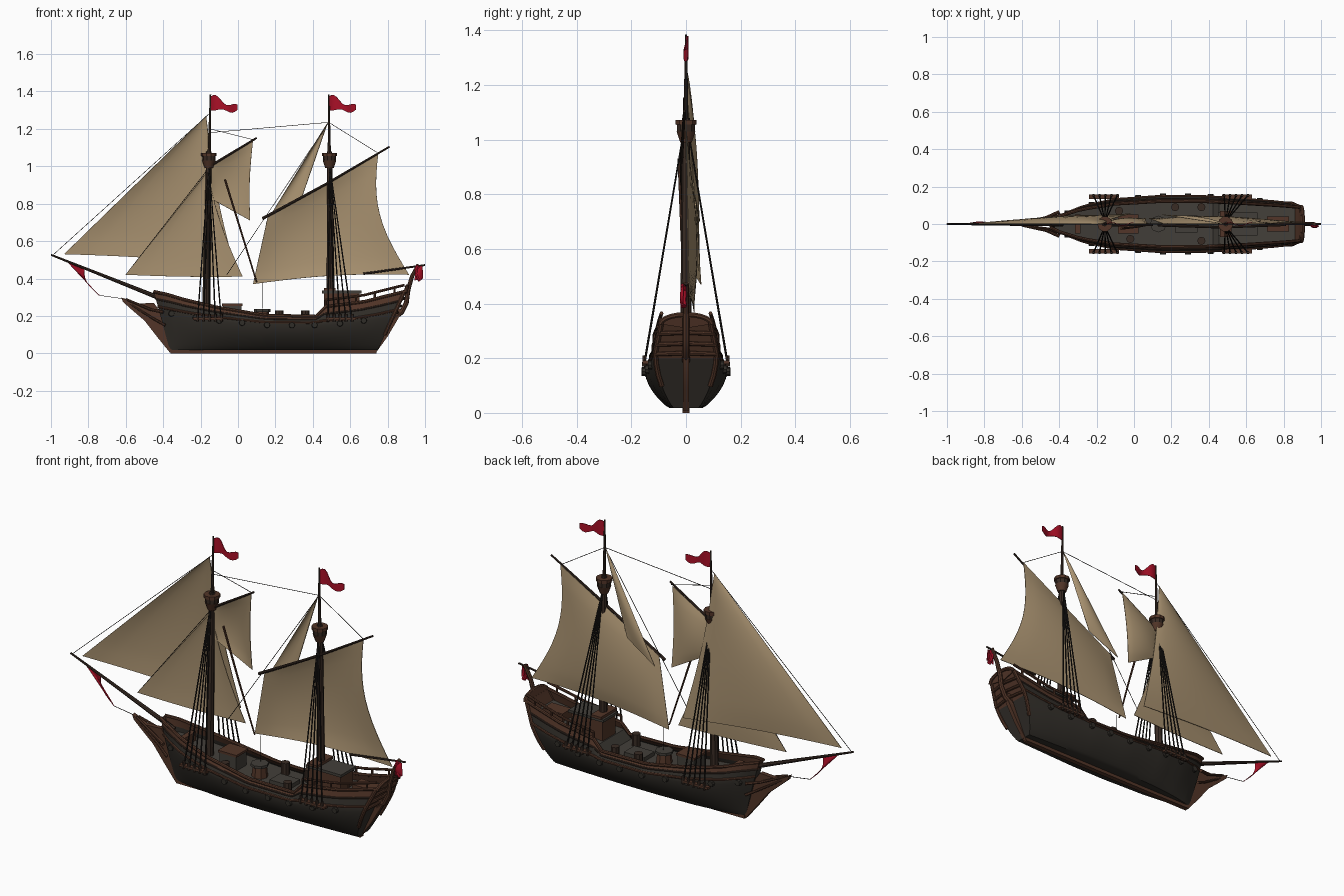
import bpy, bmesh, math
from mathutils import Vector

if "Cube" in bpy.data.objects:
    bpy.data.objects.remove(bpy.data.objects["Cube"])


def mat(name, col):
    m = bpy.data.materials.new(name)
    m.diffuse_color = (*col, 1)
    m.use_nodes = True
    m.node_tree.nodes["Principled BSDF"].inputs["Base Color"].default_value = m.diffuse_color
    return m


HULL = mat("dark hull", (.030, .026, .021))
WOOD = mat("red brown wood", (.085, .036, .021))
SPAR = mat("dark spar wood", (.040, .024, .017))
DECK = mat("grey deck", (.055, .049, .041))
SAIL = mat("tan canvas", (.40, .29, .165))
RED = mat("red cloth", (.40, .005, .02))
ROPE = mat("black rope", (.012, .010, .009))


def mesh(name, verts, faces, mats, rule=None, thick=0.0, offset=-1):
    me = bpy.data.meshes.new(name)
    me.from_pydata(verts, [], faces)
    bm = bmesh.new()
    bm.from_mesh(me)
    bmesh.ops.remove_doubles(bm, verts=bm.verts, dist=1e-5)
    bmesh.ops.recalc_face_normals(bm, faces=bm.faces)
    bm.to_mesh(me)
    bm.free()
    for m in mats:
        me.materials.append(m)
    if rule:
        for p in me.polygons:
            p.material_index = rule(p)
    ob = bpy.data.objects.new(name, me)
    bpy.context.collection.objects.link(ob)
    if thick:
        s = ob.modifiers.new("thickness", 'SOLIDIFY')
        s.thickness, s.offset = thick, offset
    return ob


def tube(name, pts, r, m, r2=None, res=2):
    cu = bpy.data.curves.new(name, 'CURVE')
    cu.dimensions = '3D'
    cu.bevel_depth, cu.bevel_resolution, cu.use_fill_caps = 1, res, True
    sp = cu.splines.new('POLY')
    sp.points.add(len(pts) - 1)
    for i, p in enumerate(pts):
        sp.points[i].co = (*p, 1)
        sp.points[i].radius = r + ((r if r2 is None else r2) - r) * i / (len(pts) - 1)
    cu.materials.append(m)
    ob = bpy.data.objects.new(name, cu)
    bpy.context.collection.objects.link(ob)


def box(name, c, s, m):
    v = [(c[0] + s[0] / 2 * a, c[1] + s[1] / 2 * b, c[2] + s[2] / 2 * d)
         for a in (-1, 1) for b in (-1, 1) for d in (-1, 1)]
    f = [(0, 1, 3, 2), (4, 6, 7, 5), (0, 4, 5, 1), (2, 3, 7, 6), (0, 2, 6, 4), (1, 5, 7, 3)]
    return mesh(name, v, f, [m])


def plate(name, outline, w, m):
    """Extrude an x-z outline sideways, centred on y = 0."""
    n = len(outline)
    v = [(x, s * w / 2, z) for s in (-1, 1) for x, z in outline]
    f = [tuple(range(n)), tuple(range(n, 2 * n))]
    f += [(i, (i + 1) % n, n + (i + 1) % n, n + i) for i in range(n)]
    return mesh(name, v, f, [m])


def interp(tab, t):
    for (a, p), (b, q) in zip(tab, tab[1:]):
        if t <= b:
            return p + (q - p) * (t - a) / (b - a)
    return tab[-1][1]


# Hull shape: beam, top edge, wale height and deck height along its length
BEAM = [(0, .022), (.04, .055), (.12, .098), (.25, .134), (.45, .152), (.65, .15), (.8, .137), (.92, .124), (1, .112)]
TOP = [(0, .33), (.05, .315), (.12, .285), (.25, .245), (.45, .202), (.67, .198), (.7, .25), (.85, .275), (1, .33)]
WALE = [(0, .24), (.12, .21), (.25, .187), (.45, .162), (.65, .16), (.8, .172), (.92, .195), (1, .22)]
FLOOR = [(0, .26), (.12, .225), (.25, .19), (.45, .165), (.69, .165), (.695, .215), (.85, .235), (1, .275)]
TS = sorted([i / 28 for i in range(29)] + [.02, .05, .67, .695, .7])


def hull_x(t, z):
    return (-.36 + 1.10 * t) + (-.09 + .24 * t) * z / .33


def hull_point(t, v, side, out=0.0):
    w, top, wale = interp(BEAM, t), interp(TOP, t), interp(WALE, t)
    if v <= 1:
        z = .018 + v * (wale - .018)
        k = .4 + .6 * math.sin(v * math.pi / 2) ** .8
    else:
        z = wale + (v - 1) * (top - wale)
        k = 1 - .2 * (v - 1)
    return Vector((hull_x(t, z), side * (w * k + out), z))


VS = [0, .06, .15, .28, .42, .58, .75, .9, 1, 1.25, 1.5, 1.75, 2]
nv, nt = len(VS), len(TS)
verts = [hull_point(t, v, s) for s in (-1, 1) for t in TS for v in VS]


def idx(s, i, j):
    return s * nt * nv + i * nv + j


faces = [(idx(s, i, j), idx(s, i + 1, j), idx(s, i + 1, j + 1), idx(s, i, j + 1))
         for s in (0, 1) for i in range(nt - 1) for j in range(nv - 1)]
faces += [(idx(0, i, 0), idx(1, i, 0), idx(1, i + 1, 0), idx(0, i + 1, 0)) for i in range(nt - 1)]
faces += [(idx(0, i, j), idx(0, i, j + 1), idx(1, i, j + 1), idx(1, i, j))
          for i in (0, nt - 1) for j in range(nv - 1)]


def hull_rule(p):
    t = min(1, max(0, (p.center.x + .36 + .27 * p.center.z) / (1.10 + .73 * p.center.z)))
    wale = interp(WALE, t)
    return 1 if p.center.z > wale + .45 * (interp(TOP, t) - wale) or (t > .99 and p.center.z > .2) else 0


mesh("hull", verts, faces, [HULL, WOOD], hull_rule, .006)

# Deck with a step up to the raised aft deck
dv = []
for t in TS:
    z, wale, top = interp(FLOOR, t), interp(WALE, t), interp(TOP, t)
    w = interp(BEAM, t) * (1 - .2 * max(0, (z - wale) / (top - wale))) - .004
    dv += [(hull_x(t, z), -w, z), (hull_x(t, z), w, z)]
mesh("deck", dv, [(2 * i, 2 * i + 1, 2 * i + 3, 2 * i + 2) for i in range(nt - 1)], [DECK])

# Rails, wales, open aft rails, gun ports and chain ledges on both sides
for s in (-1, 1):
    tube("top_rail", [hull_point(t, 2, s) for t in TS], .009, WOOD)
    tube("wale", [hull_point(t, 1.1, s) for t in TS], .007, WOOD)
    tube("upper_wale", [hull_point(t, 1.55, s) for t in TS], .005, SPAR)
    aft = [hull_point(t, 2, s) + Vector((0, 0, .035)) for t in TS if t >= .7]
    tube("aft_rail", aft, .007, WOOD)
    for p in aft[::2]:
        tube("rail_post", [p, p - Vector((0, 0, .04))], .006, WOOD)
    for t in (.05, .15, .25, .35, .46, .57, .67, .78, .88):
        tube("gun_port", [hull_point(t, .93, s, -.01), hull_point(t, .93, s, .012)], .018, HULL, .015)
    for x in (-.16, .55):
        box("chain_ledge", (x, s * .147, .185), (.16, .024, .012), WOOD)
    # beak rails and stern quarter timber
    tube("beak_rail", [(-.40, s * .065, .22), (-.47, s * .035, .235), (-.60, s * .008, .29)], .009, WOOD, .006)
    tube("beak_low_rail", [(-.39, s * .05, .15), (-.46, s * .025, .19), (-.58, s * .008, .265)], .008, WOOD, .005)
    tube("quarter_timber", [hull_point(1, v, s) for v in (.4, .6, .8, 1, 1.3, 1.6, 2)], .01, WOOD)

# Keel, beak knee, rudder and curved stern post
box("keel", (.19, 0, .01), (1.1, .026, .02), WOOD)
plate("beak_knee", [(-.625, .30), (-.55, .265), (-.45, .27), (-.40, .2), (-.34, .03), (-.34, 0), (-.365, .005),
                    (-.43, .085), (-.50, .175), (-.57, .235), (-.615, .275)], .024, WOOD)
plate("rudder", [(.70, 0), (.735, 0), (.80, .09), (.865, .2), (.87, .24), (.83, .24), (.79, .16), (.735, .03)], .022, WOOD)
tube("stern_post", [(.83, 0, .19), (.875, 0, .22), (.90, 0, .27), (.91, 0, .34), (.93, 0, .41), (.965, 0, .475)], .015, WOOD, .01)
arch = [(.895 + .01 * math.sin(a), -.093 * math.cos(a), .325 + .035 * math.sin(a))
        for a in [math.pi * i / 10 for i in range(11)]]
tube("stern_arch", arch, .010, WOOD)
mesh("stern_panel", arch + [(.89, 0, .31)], [(i, i + 1, 11) for i in range(10)], [WOOD], None, .01)
for z, w in ((.215, .112), (.25, .108), (.29, .1)):
    x = hull_x(1, z) + .004
    tube("stern_band", [(x, -w, z), (x + .012, 0, z + .004), (x, w, z)], .008, WOOD)

# Cabin and deck fittings
box("cabin", (.555, 0, .265), (.19, .11, .11), WOOD)
box("cabin_roof", (.555, 0, .328), (.21, .125, .014), DECK)
box("cabin_top_rail", (.49, 0, .343), (.06, .14, .014), WOOD)
box("aft_locker", (.77, 0, .26), (.12, .08, .06), WOOD)
box("hatch", (.28, 0, .175), (.12, .09, .022), DECK)
tube("capstan", [(.13, 0, .16), (.13, 0, .225)], .042, WOOD, .035)
tube("capstan_head", [(.13, 0, .222), (.13, 0, .236)], .045, DECK)
box("fore_hatch", (-.03, 0, .215), (.10, .09, .08), DECK)
box("fore_hatch_lid", (-.03, 0, .26), (.11, .10, .012), WOOD)
for x, y in ((-.08, .07), (-.02, -.08), (.22, .09), (.36, -.09), (.36, .09)):
    tube("barrel", [(x, y, .165), (x, y, .19), (x, y, .23)], .022, SPAR)
box("bow_bitts", (-.30, 0, .25), (.03, .10, .05), WOOD)

# Masts with tops, shrouds and flags
for xb, xt in ((-.172, -.147), (.497, .485)):
    xm = xb + (xt - xb) * .65
    tube("mast", [(xb, 0, .1), (xm, 0, 1.08)], .023, SPAR, .014)
    tube("topmast", [(xm, 0, .98), (xt, 0, 1.385)], .010, SPAR, .004)
    tube("lookout_floor", [(xm, 0, .99), (xm, 0, 1.03)], .022, WOOD, .036, 3)
    tube("lookout_tub", [(xm, 0, 1.03), (xm, 0, 1.06)], .034, SPAR, .036, 3)
    tube("lookout_rim", [(xm, 0, 1.055), (xm, 0, 1.072)], .041, WOOD, .041, 3)
    for s in (-1, 1):
        for k in range(5):
            xs = xb - .045 + .032 * k + (.03 if xb > 0 else 0)
            tube("shroud", [(xs, s * .154, .17), (xm, s * .012, 1.01)], .0042, ROPE, .003, 1)
            tube("deadeye", [(xs, s * .154, .17), (xs, s * .152, .21)], .008, SPAR, None, 1)
    cols = 10
    fv = []
    for i in range(cols + 1):
        u = i / cols
        mid = 1.335 - .025 * u + .01 * math.sin(u * 7)
        h = .038 * (1 - .72 * u) + .008 * math.sin(u * 9)
        fv += [(xt + .145 * u, .008 * math.sin(u * 8), mid + h), (xt + .145 * u, .008 * math.sin(u * 8), mid - h)]
    mesh("mast_flag", fv, [(2 * i, 2 * i + 1, 2 * i + 3, 2 * i + 2) for i in range(cols)], [RED], None, .003, 0)


def sail(name, a, b, c, d, bulge=.03, leech=0.0, foot=0.0, m=SAIL):
    """Cloth patch: a-b is the head or luff, d-c the opposite edge, b-c the leech."""
    a, b, c, d = map(Vector, (a, b, c, d))
    n = 12
    v = []
    for i in range(n + 1):
        for j in range(n + 1):
            p, q = i / n, j / n
            w = a.lerp(b, p).lerp(d.lerp(c, p), q)
            sp, sq = math.sin(math.pi * p), math.sin(math.pi * q)
            w += Vector((-leech * p * sq, bulge * sp ** .7 * sq ** .7, foot * q * sp))
            v.append(w)
    f = [(i * (n + 1) + j, (i + 1) * (n + 1) + j, (i + 1) * (n + 1) + j + 1, i * (n + 1) + j + 1)
         for i in range(n) for j in range(n)]
    mesh(name, v, f, [m], None, .003, 0)


# Sails
h = (-.17, .0, 1.27)
sail("jib", h, h, (-.02, .055, .47), (-.93, 0, .53), .025, .02, .01)
h = (-.165, .005, .97)
sail("fore_staysail", h, h, (.025, .03, .41), (-.60, 0, .42), .012, .02, -.005)
sail("fore_gaff_sail", (-.15, 0, 1.0), (.08, 0, 1.135), (.065, .03, .71), (-.15, .01, .83), .02, .01, .0)
sail("main_sail", (.16, 0, .735), (.75, 0, 1.07), (.915, .01, .42), (.08, .03, .37), .03, .075, .02)
h = (.48, 0, 1.235)
sail("main_staysail", h, h, (.33, .03, .80), (.15, .05, .70), .015, .0, .0)

# Spars
tube("bowsprit", [(-.38, 0, .28), (-1, 0, .527)], .013, SPAR, .005)
tube("fore_gaff", [(-.16, -.006, .995), (.1, -.006, 1.152)], .007, SPAR, .005)
tube("main_yard", [(.13, -.006, .72), (.47, -.018, .905), (.81, -.006, 1.105)], .008, SPAR, .005)
tube("main_boom", [(.67, 0, .425), (1, 0, .472)], .006, SPAR, .005)
tube("loose_spar", [(-.07, -.025, .93), (.02, -.015, .64), (.1, 0, .38)], .006, WOOD, .004)

# Rigging lines
for p, q in (((-.15, 0, 1.18), (.485, 0, 1.235)), ((-.99, 0, .525), (-.155, 0, 1.28)),
             ((.485, 0, 1.235), (-.06, 0, .42)), ((.485, 0, 1.235), (.75, 0, 1.07)),
             ((-.15, 0, 1.2), (.09, 0, 1.14)), ((-.6, 0, .42), (-.165, 0, .98)),
             ((-.74, 0, .31), (-.6, 0, .29)), ((.13, .01, .24), (.13, .01, .38))):
    tube("rigging_line", [p, q], .0016, ROPE, None, 1)

# Bow and stern flags
sail("bow_flag", (-.92, 0, .497), (-.82, 0, .457), (-.74, 0, .31), (-.745, 0, .312), .012, .03, .0, RED)
tube("stern_flag", [(.965, -.008, .468), (.955, -.008, .45), (.962, -.01, .41), (.975, -.008, .39)], .012, RED)
sail("stern_flag_cloth", (.95, -.008, .47), (.985, -.008, .465), (.99, -.01, .40), (.945, -.01, .39), -.012, 0, 0, RED)

# Apply modifiers and shade
bpy.ops.object.select_all(action='SELECT')
bpy.context.view_layer.objects.active = bpy.data.objects["hull"]
bpy.ops.object.convert(target='MESH')
bpy.ops.object.shade_smooth_by_angle(angle=math.radians(35))
